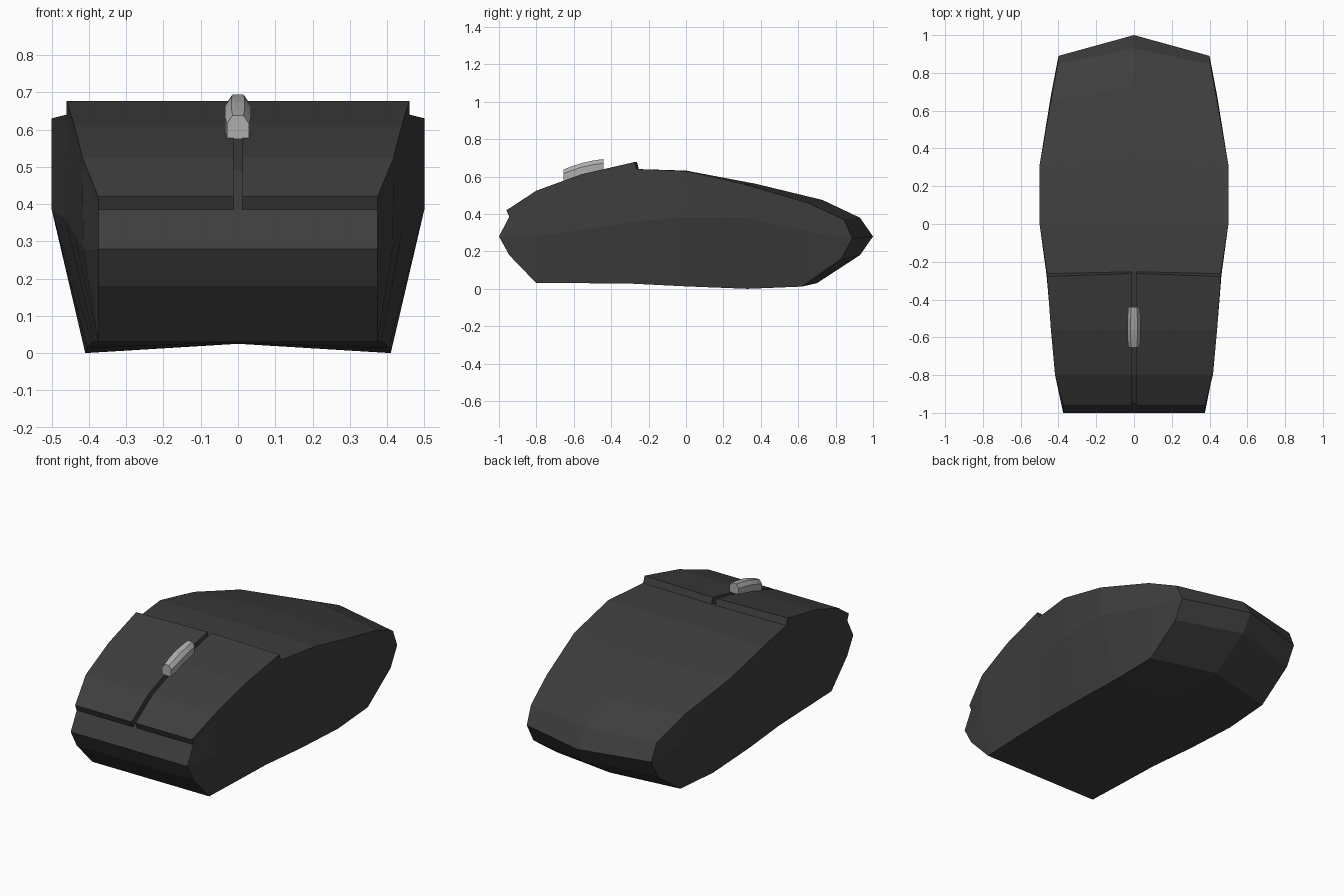
import bpy, bmesh

if "Cube" in bpy.data.objects:
    bpy.data.objects.remove(bpy.data.objects["Cube"])


def material(name, rgb):
    m = bpy.data.materials.new(name)
    m.diffuse_color = (*rgb, 1)
    m.use_nodes = True
    m.node_tree.nodes["Principled BSDF"].inputs["Base Color"].default_value = m.diffuse_color
    return m


DARK = material("charcoal plastic", (0.048, 0.048, 0.048))
GREY = material("light grey rubber", (0.42, 0.42, 0.42))


def loft(name, rings, mat, cap_centres=None):
    """Skin closed rings; cap ends flat, or with a ridge through a centre point."""
    bm = bmesh.new()
    rows = [[bm.verts.new(p) for p in ring] for ring in rings]
    n = len(rows[0])
    for a, b in zip(rows, rows[1:]):
        for i in range(n):
            j = (i + 1) % n
            bm.faces.new((a[i], a[j], b[j], b[i]))
    for k, row in enumerate((rows[0], rows[-1])):
        if cap_centres:
            c = bm.verts.new(cap_centres[k])
            t, r1, r2, r3, bt, l3, l2, l1 = row
            for f in ((t, r1, r2, c), (c, r2, r3, bt), (t, c, l2, l1), (c, bt, l3, l2)):
                bm.faces.new(f)
        else:
            bm.faces.new(row)
    bmesh.ops.recalc_face_normals(bm, faces=bm.faces)
    me = bpy.data.meshes.new(name)
    bm.to_mesh(me)
    bm.free()
    me.materials.append(mat)
    ob = bpy.data.objects.new(name, me)
    bpy.context.collection.objects.link(ob)
    return ob


# Body: top centre (y, z), then side top, side middle, side bottom (x, y, z), bottom centre (y, z)
sections = [
    ((-.945, .385), (.375, -.945, .385), (.375, -1, .28), (.375, -.945, .18), (-.945, .18)),
    ((-.80, .49), (.418, -.80, .49), (.415, -.80, .28), (.375, -.80, .03), (-.80, .03)),
    ((-.56, .575), (.44, -.56, .575), (.44, -.53, .32), (.385, -.55, .03), (-.55, .03)),
    ((-.255, .64), (.46, -.265, .64), (.463, -.27, .36), (.392, -.30, .028), (-.30, .03)),
    ((0, .632), (.5, 0, .63), (.5, 0, .385), (.405, 0, .013), (0, .027)),
    ((.37, .562), (.5, .31, .56), (.5, .31, .385), (.41, .33, 0), (.33, .025)),
    ((.73, .475), (.44, .65, .46), (.44, .68, .30), (.40, .62, .012), (.70, .03)),
    ((.93, .38), (.405, .845, .37), (.40, .89, .27), (.40, .83, .16), (.93, .18)),
]
rings = []
for tc, *side, bc in sections:
    mirror = [(-x, y, z) for x, y, z in reversed(side)]
    rings.append([(0, *tc), *side, (0, *bc), *mirror])
loft("mouse_body", rings, DARK, [(0, -1, .28), (0, 1, .28)])

# Button plates: outer x, base (y, z), top (y, z)
plate = [
    (.375, -.945, .385, -.96, .42),
    (.418, -.80, .49, -.80, .525),
    (.44, -.56, .575, -.56, .612),
    (.46, -.262, .638, -.278, .677),
]
GAP = .012
for label, s in (("left", -1), ("right", 1)):
    rings = [[(s * GAP, yb, zb), (s * w, yb, zb), (s * w, yt, zt), (s * GAP, yt, zt)]
             for w, yb, zb, yt, zt in plate]
    # the rear edge slants slightly back towards the middle
    rings[-1][0] = (s * GAP, -.252, .638)
    rings[-1][3] = (s * GAP, -.262, .677)
    loft(label + "_button", rings, DARK)

# Scroll wheel: the exposed curved strip, bevelled along its top
wheel = [(-.655, .575, .638, .029), (-.61, .593, .655, .035), (-.56, .612, .672, .035),
         (-.50, .625, .685, .035), (-.44, .635, .694, .03)]
loft("scroll_wheel",
     [[(-w, y, b), (-w, y, t - .022), (-w * .5, y, t),
       (w * .5, y, t), (w, y, t - .022), (w, y, b)] for y, b, t, w in wheel], GREY)
